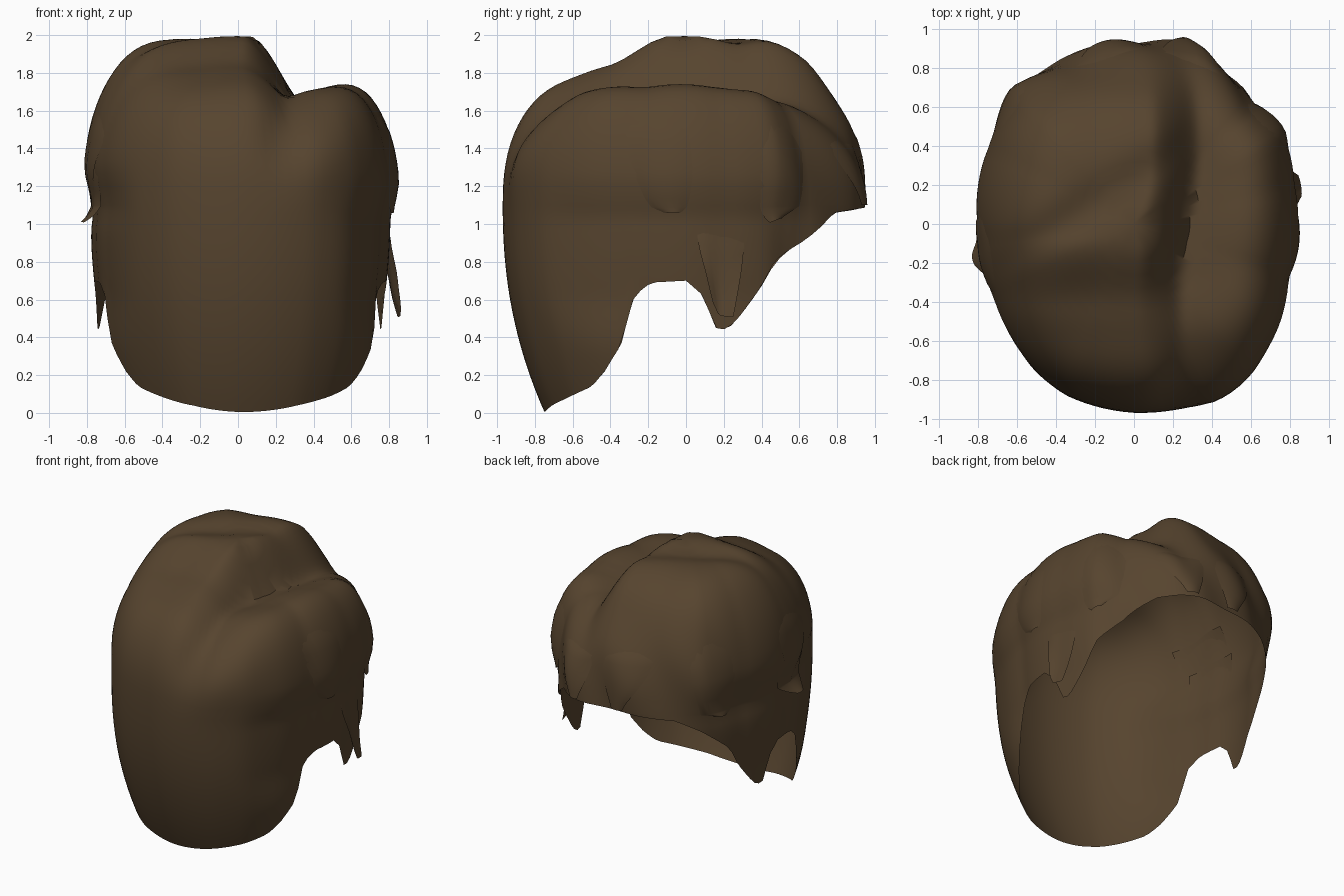
import bpy, bmesh, math

if "Cube" in bpy.data.objects:
    bpy.data.objects.remove(bpy.data.objects["Cube"])

brown = bpy.data.materials.new("dark brown hair")
brown.diffuse_color = (0.094, 0.058, 0.028, 1)
brown.use_nodes = True
brown.node_tree.nodes["Principled BSDF"].inputs["Base Color"].default_value = brown.diffuse_color

MID = 1.1     # height where the crown meets the hanging skirt
POW = 2.5     # roundness of the crown

# plan outline, counter-clockwise from the front
PLAN = [(0, -.97), (.4, -.9), (.6, -.76), (.75, -.52), (.8, -.28), (.85, 0),
        (.83, .2), (.77, .48), (.62, .62), (.36, .88), (.18, .94), (0, .94), (-.32, .86),
        (-.62, .7), (-.76, .4), (-.82, .15), (-.8, -.1), (-.73, -.4),
        (-.6, -.65), (-.35, -.88)]
POLAR = sorted((math.atan2(x, -y) % math.tau, math.hypot(x, y)) for x, y in PLAN)
POLAR = [(POLAR[-1][0] - math.tau, POLAR[-1][1])] + POLAR + [(math.tau + POLAR[0][0], POLAR[0][1])]
# hem height along the front-to-back direction
HEM = [(-1, 0), (-.97, .005), (-.9, .04), (-.75, .09), (-.6, .14), (-.5, .22), (-.38, .36),
       (-.3, .62), (-.2, .69), (0, .7), (.1, .62), (.17, .45), (.24, .44), (.32, .52),
       (.42, .65), (.5, .8), (.64, .92), (.8, 1.06), (1, 1.1)]


def interp(table, v):
    for (a, b), (c, d) in zip(table, table[1:]):
        if v <= c:
            return b + (d - b) * max(0, (v - a) / (c - a))
    return table[-1][1]


def smooth(a, b, v):
    t = min(1, max(0, (v - a) / (b - a)))
    return t * t * (3 - 2 * t)


def bump(v, c, w):
    return math.exp(-((v - c) / w) ** 2)


def crown(x, y):
    """Height of the crown: tall left lobe, low right lobe, parting between."""
    part = .29 + .04 * math.sin(4 * y)
    left = 1.995 + .1 * smooth(-.15, -.65, x) + .035 * bump(y, .5, .25)
    left -= .04 * bump(y, .1 + .6 * (x + .2), .12)
    left -= .12 * smooth(-.08, -.42, y) - .04 * smooth(-.55, -.85, y)
    left -= .08 * smooth(.62, .85, y)
    right = 1.71 + .24 * smooth(part, .75, x) + .07 * smooth(.2, .6, abs(y))
    k = smooth(part - .24, part + .02, x)
    return left + (right - left) * k - .03 * bump(x, part, .07)


def surface(a, s, lift=0):
    """Point on the hair: s runs 0 at crown, 1 at widest line, 2 at hem."""
    a %= math.tau
    r = interp(POLAR, a)
    dx, dy = math.sin(a), -math.cos(a)
    if s <= 1:
        q = math.sin(s * math.pi / 2) ** (2 / POW)
        h = max(0, math.cos(s * math.pi / 2)) ** (2 / POW)
        x, y = dx * r * q, dy * r * q
        z = MID + (crown(x, y) - MID) * h
        z += lift * h
    else:
        hem = interp(HEM, dy * r)
        z = MID + (hem - MID) * (s - 1)
        q = 1 - .23 * ((MID - z) / MID) ** 2.2
        x, y = dx * r * q, dy * r * q
    k = 1 + lift
    # swept bulge at front right
    front = smooth(.2, -.5, y)
    k += .04 * bump(x, .46, .18) * bump(z, 1.38, .24) * front
    k -= .04 * bump(x, .22, .1) * bump(z, 1.5, .2) * front
    # sides tuck in under the widest line, folds toward the back
    k -= .05 * smooth(1.25, 1.0, z) * smooth(.5, .78, abs(x)) * smooth(.3, .65, z)
    k -= .04 * bump(z, 1.15, .12) * smooth(-.5, -.75, x)
    k += .015 * math.sin(11 * a + 7 * z) * smooth(.3, .7, y) * smooth(.45, .9, s)
    return (x * k, y * k, z)


def grid_object(name, rows, closed=False):
    bm = bmesh.new()
    vs = [[bm.verts.new(p) for p in row] for row in rows]
    n = len(rows[0])
    for u, l in zip(vs, vs[1:]):
        for i in range(n if closed else n - 1):
            j = (i + 1) % n
            bm.faces.new((u[i], l[i], l[j], u[j]))
    if closed:
        bmesh.ops.remove_doubles(bm, verts=vs[0], dist=.001)
    me = bpy.data.meshes.new(name)
    bm.to_mesh(me)
    bm.free()
    me.materials.append(brown)
    ob = bpy.data.objects.new(name, me)
    bpy.context.collection.objects.link(ob)
    bpy.context.view_layer.objects.active = ob
    ob.select_set(True)
    bpy.ops.object.shade_smooth_by_angle(angle=math.radians(50))
    ob.select_set(False)


# main shell, open at the bottom
N, ROWS = 120, 48
grid_object("hair_shell", [[surface(math.tau * i / N, 2 * j / ROWS) for i in range(N)]
                           for j in range(ROWS + 1)], True)


def lock(name, a0, a1, s0, s1, lift, sweep=0, taper=.8):
    """Overlapping lock that hugs the shell and lifts toward its tip."""
    rows = []
    a0, a1 = math.radians(a0), math.radians(a1)
    for j in range(13):
        t = j / 12
        half = (a1 - a0) / 2 * (1 - taper * t ** 2)
        mid = (a0 + a1) / 2 + math.radians(sweep) * t
        rows.append([surface(mid + half * u / 4, s0 + (s1 - s0) * t,
                             -.004 + .012 * min(1, 4 * t) + lift * t * t - .012 * (abs(u) / 4) ** 2)
                     for u in range(-4, 5)])
    grid_object(name, rows)


# side and back locks
lock("left_upper_flick", 268, 300, .7, 1.02, .03, -6)
lock("left_lower_flick", 264, 292, .85, 1.22, .1, 4)
lock("right_sideburn", 94, 112, 1.2, 1.9, .12, 0, .6)
lock("right_temple_lock", 62, 92, .65, 1.1, .01, 8)
for i, (c, w, end, lift) in enumerate([(128, 22, 1.25, .02), (158, 24, 1.0, .02),
                                       (190, 26, 1.0, .02), (225, 24, 1.15, .015)]):
    lock(f"back_lock_{i + 1}", c - w / 2, c + w / 2, .7, end, lift, 6 if i % 2 else -5)
